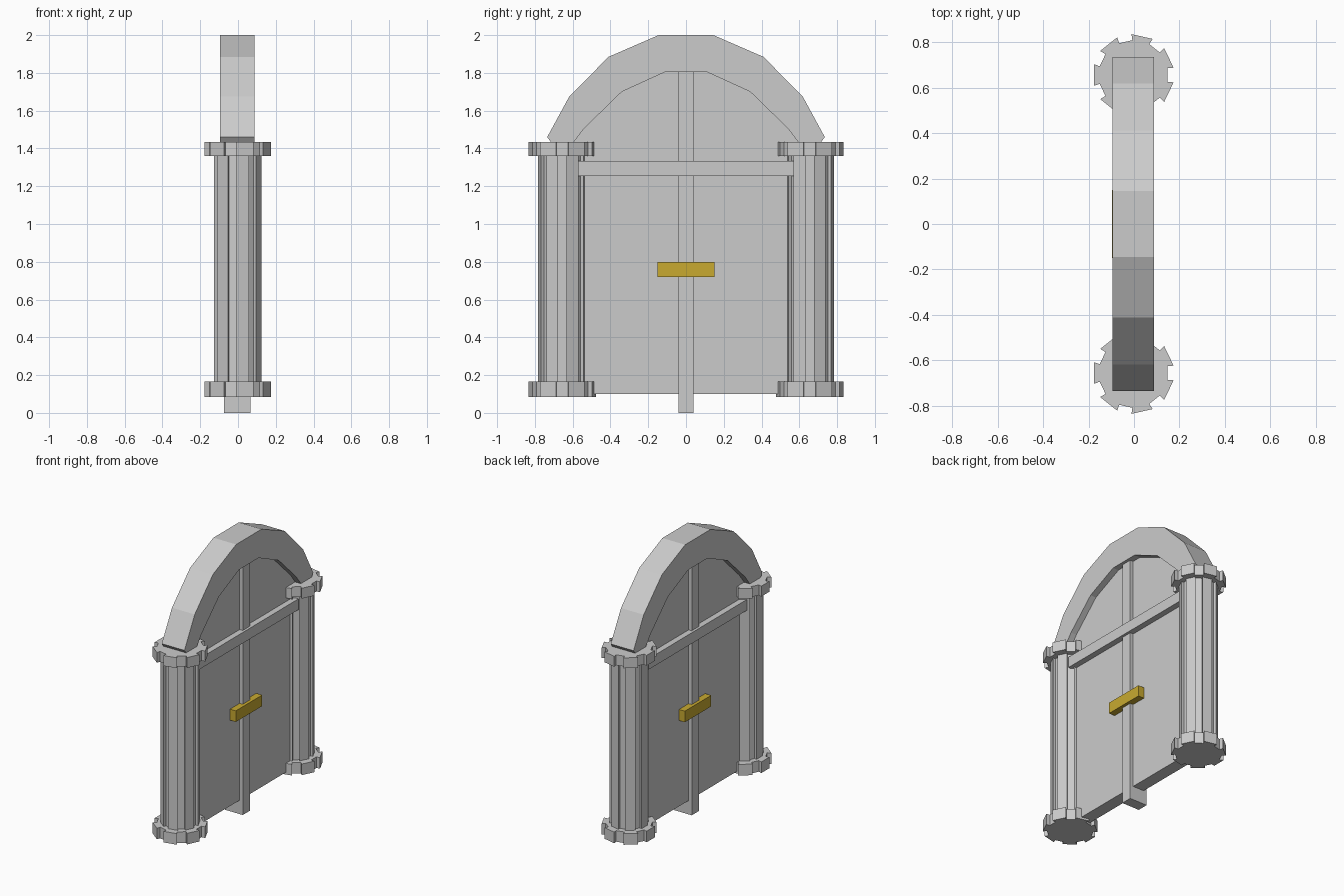
import bpy, bmesh, math

if "Cube" in bpy.data.objects:
    bpy.data.objects.remove(bpy.data.objects["Cube"])

CX = -0.004  # shared x centre


def add_object(name, bm, mat=None):
    bmesh.ops.recalc_face_normals(bm, faces=bm.faces)
    mesh = bpy.data.meshes.new(name)
    bm.to_mesh(mesh)
    bm.free()
    ob = bpy.data.objects.new(name, mesh)
    bpy.context.collection.objects.link(ob)
    if mat:
        mesh.materials.append(mat)
    return ob


def extrude(bm, points, direction):
    """Close a profile of 3D points and extrude it along a vector."""
    face = bm.faces.new([bm.verts.new(p) for p in points])
    new = bmesh.ops.extrude_face_region(bm, geom=[face], use_keep_orig=True)
    verts = [g for g in new["geom"] if isinstance(g, bmesh.types.BMVert)]
    bmesh.ops.translate(bm, verts=verts, vec=direction)


def slab(name, yz, half, mat=None):
    """Profile in the yz plane with thickness along x."""
    bm = bmesh.new()
    extrude(bm, [(CX - half, y, z) for y, z in yz], (2 * half, 0, 0))
    return add_object(name, bm, mat)


def bar(name, half_y, z0, z1, half, mat=None):
    return slab(name, [(-half_y, z0), (half_y, z0), (half_y, z1), (-half_y, z1)], half, mat)


def fluted(name, y, r_out, r_in, z0, z1):
    """Seven-toothed prism, used for shafts and their end rings."""
    pts = []
    for i in range(7):
        mid = math.pi + i * math.tau / 7
        for r, deg in ((r_in, -14.5), (r_out, -15.4), (r_out, 15.4), (r_in, 14.5)):
            a = mid + math.radians(deg)
            pts.append((CX + 0.001 + r * math.cos(a), y + r * math.sin(a), z0))
    bm = bmesh.new()
    extrude(bm, pts, (0, 0, z1 - z0))
    return add_object(name, bm)


def mirrored(half):
    return half + [(-y, z) for y, z in reversed(half)]


# Columns with base and capital rings
for side, y in (("left", -0.655), ("right", 0.655)):
    fluted(side + "_column_shaft", y, 0.129, 0.11, 0.16, 1.365)
    fluted(side + "_column_base", y, 0.18, 0.153, 0.085, 0.165)
    fluted(side + "_column_capital", y, 0.18, 0.153, 1.36, 1.435)

# Arch resting on the capitals
outer = [(0.69, 1.40), (0.735, 1.46), (0.618, 1.675), (0.41, 1.885), (0.145, 2.0)]
inner = [(0.62, 1.40), (0.54, 1.505), (0.34, 1.70), (0.11, 1.805)]
slab("arch", mirrored(outer) + mirrored(inner)[::-1], 0.091)

# Door panel reaching up into the arch
panel = [(0.60, 0.10), (0.60, 1.45), (0.56, 1.53), (0.36, 1.74), (0.12, 1.83)]
slab("door_panel", mirrored(panel), 0.045)

# Centre post and cross rail
bar("centre_post", 0.04, 0.0, 1.82, 0.07)
bar("cross_rail", 0.57, 1.255, 1.333, 0.088)

# Gold handle showing on both faces
gold = bpy.data.materials.new("gold")
gold.diffuse_color = (0.58, 0.40, 0.03, 1)
gold.use_nodes = True
gold.node_tree.nodes["Principled BSDF"].inputs["Base Color"].default_value = gold.diffuse_color
bar("handle", 0.15, 0.72, 0.80, 0.092, gold)
